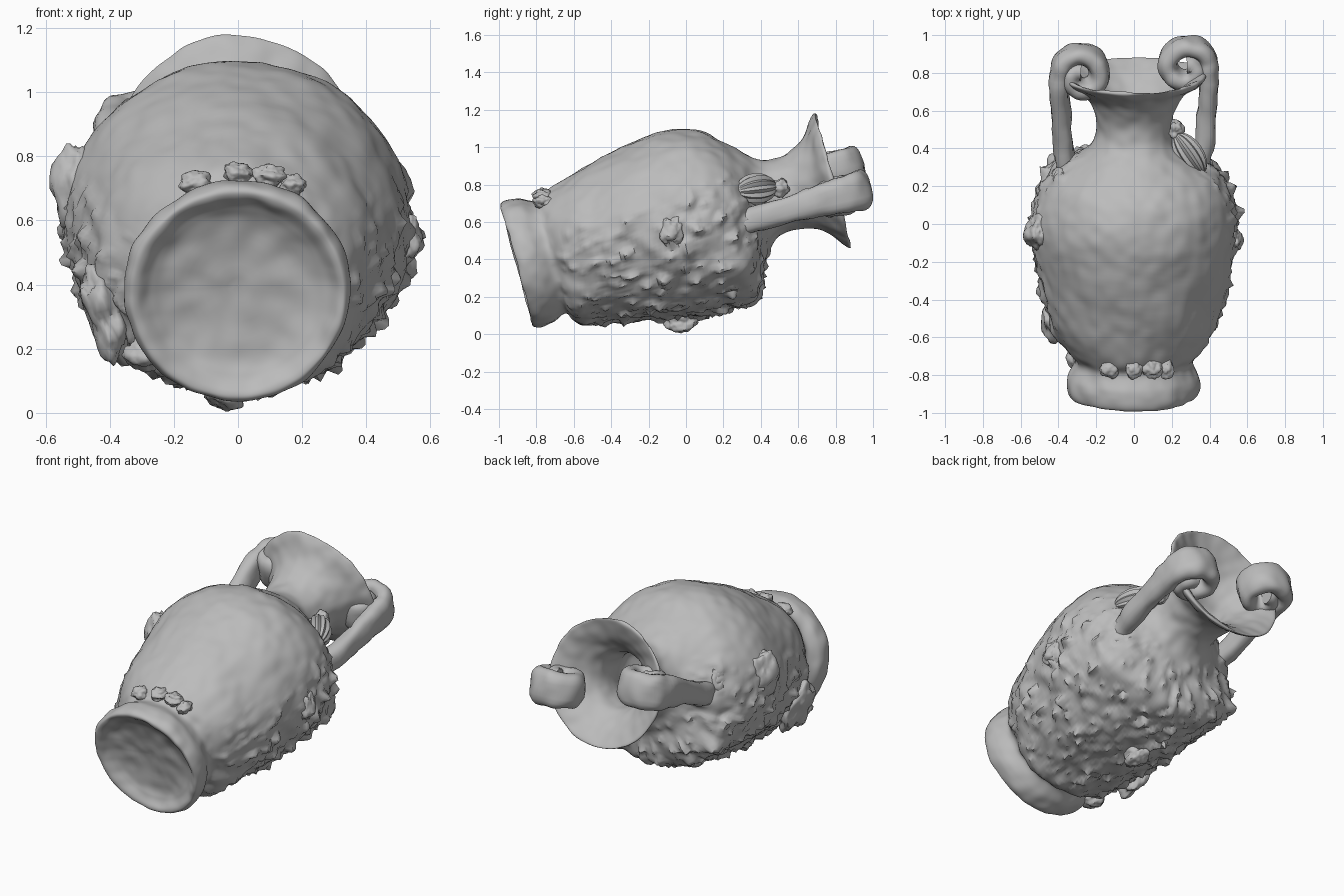
import bpy, bmesh, math
from mathutils import Vector, Matrix, noise

if "Cube" in bpy.data.objects:
    bpy.data.objects.remove(bpy.data.objects["Cube"])

clay = bpy.data.materials.new("grey clay")
clay.use_nodes = True
clay.diffuse_color = (0.5, 0.5, 0.5, 1)
clay.node_tree.nodes["Principled BSDF"].inputs["Base Color"].default_value = (0.5, 0.5, 0.5, 1)

# The vase lies tilted: local y runs along its axis from foot to mouth
TILT = Matrix.Translation((0, -0.9, 0.37)) @ Matrix.Rotation(math.radians(14.9), 4, 'X')


def finish(bm, name, matrix, angle=50):
    bmesh.ops.recalc_face_normals(bm, faces=bm.faces)
    mesh = bpy.data.meshes.new(name)
    bm.to_mesh(mesh)
    bm.free()
    mesh.materials.append(clay)
    obj = bpy.data.objects.new(name, mesh)
    bpy.context.collection.objects.link(obj)
    obj.matrix_world = matrix
    bpy.ops.object.select_all(action='DESELECT')
    obj.select_set(True)
    bpy.context.view_layer.objects.active = obj
    bpy.ops.object.shade_smooth_by_angle(angle=math.radians(angle))


def smooth_path(points, steps):
    """Catmull-Rom curve through the points."""
    pts = [Vector(p) for p in points]
    pts = [pts[0]] + pts + [pts[-1]]
    out = []
    for a, b, c, d in zip(pts, pts[1:], pts[2:], pts[3:]):
        for i in range(steps):
            t = i / steps
            out.append(0.5 * (2 * b + (c - a) * t + (2 * a - 5 * b + 4 * c - d) * t * t
                              + (3 * b - a - 3 * c + d) * t ** 3))
    return out + [pts[-1]]


def skin(bm, rings):
    for r0, r1 in zip(rings, rings[1:]):
        n = len(r0)
        for i in range(n):
            bm.faces.new((r0[i], r0[(i + 1) % n], r1[(i + 1) % n], r1[i]))
    bm.faces.new(rings[0])
    bm.faces.new(rings[-1])
    bmesh.ops.recalc_face_normals(bm, faces=bm.faces)
    bm.normal_update()


def ramp(v, lo, hi):
    t = min(1, max(0, (v - lo) / (hi - lo)))
    return t * t * (3 - 2 * t)


def bell(v, centre, width):
    return math.exp(-((v - centre) / width) ** 2)


# Vase body: radius, distance along axis (dished foot, belly, neck, flared mouth, inside)
profile = [(0.02, 0.07), (0.2, 0.055), (0.27, 0.03), (0.315, -0.003), (0.34, 0.0), (0.352, 0.04),
           (0.345, 0.1), (0.312, 0.18), (0.35, 0.25), (0.415, 0.4), (0.465, 0.6), (0.502, 0.8),
           (0.512, 0.95), (0.485, 1.08), (0.42, 1.19), (0.31, 1.29), (0.225, 1.37), (0.197, 1.46),
           (0.215, 1.56), (0.27, 1.65), (0.35, 1.71), (0.375, 1.74), (0.35, 1.745),
           (0.25, 1.68), (0.17, 1.58), (0.15, 1.46), (0.16, 1.3), (0.02, 1.2)]
SIDES = 192
bm = bmesh.new()
rings = []
for p in smooth_path([(r, s, 0) for r, s in profile], 8):
    turns = [math.tau * k / SIDES for k in range(SIDES)]
    rings.append([bm.verts.new((p.x * math.cos(a), p.y, p.x * math.sin(a))) for a in turns])
skin(bm, rings)

# Weathering: smooth upper side, chipped flanks and underside, sagging lower shoulder
moves = []
for v in bm.verts:
    x, s, h = v.co
    r = math.hypot(x, h)
    belly = ramp(s, 0.15, 0.4) * (1 - ramp(s, 1.2, 1.36)) * ramp(r, 0.2, 0.3)
    crust = belly * ramp(-h, -0.25, 0.05)
    shape = belly * (0.03 * (x / r) ** 2 - 0.022 * max(0, h / r))
    gentle = 0.01 * noise.noise(v.co * 5) + 0.006 * noise.noise(v.co * 14)
    ridges = 0.02 * noise.noise(v.co * 12) + 0.08 * max(0, noise.noise(v.co * 17) - 0.22)
    chips = 0.05 * max(0, noise.noise(v.co * 31) - 0.25)
    low = ramp(-h, 0.1, 0.28)
    under = low * ramp(r, 0.29, 0.36) * (0.065 * bell(s, 1.14, 0.09) + 0.045 * bell(s, 0.25, 0.1))
    moves.append((v, v.normal * (shape + gentle + crust * (ridges + chips) + under)))
for v, d in moves:
    v.co += d
finish(bm, "vase_body", TILT)


# Scroll handles: a rounded strap rising from the shoulder and rolled up at the end
def handle(name, side, height0, height1, roll_y):
    pts = [(0.3, 1.1, 0), (0.345, 1.2, 0), (0.37, 1.32, 0), (0.385, 1.5, 0), (0.395, 1.66, 0)]
    for i in range(18):
        a = math.radians(i * 27)
        radius = 0.112 - 0.085 * ramp(i, 4, 17)
        pts.append((0.285 + radius * math.cos(a), roll_y + radius * math.sin(a), 0))
    path = smooth_path(pts, 4)
    bm = bmesh.new()
    rings = []
    for i, p in enumerate(path):
        tangent = (path[min(i + 1, len(path) - 1)] - path[max(i - 1, 0)]).normalized()
        rise = ramp(p.y, 1.2, 1.75) if i < 24 else 1
        flare = ramp(p.y, 1.45, 1.85) if i < 24 else 1
        z = height0 + (height1 - height0) * rise
        ring = []
        for k in range(20):
            c, s = math.cos(math.tau * k / 20), math.sin(math.tau * k / 20)
            out = 0.052 * math.copysign(abs(c) ** 0.8, c)
            up = (0.068 + 0.036 * flare) * math.copysign(abs(s) ** 0.8, s)
            ring.append(bm.verts.new(((p.x + tangent.y * out) * side, p.y - tangent.x * out, z + up)))
        rings.append(ring)
    skin(bm, rings)
    for v in bm.verts:
        v.co += v.normal * 0.012 * noise.noise(v.co * 13)
    finish(bm, name, TILT)


handle("left_handle", 1, -0.09, -0.085, 1.77)
handle("right_handle", -1, -0.02, 0.05, 1.765)


# Crust lumps: noisy blobs grown onto the surface
def lump(name, place, size, lean=0):
    bm = bmesh.new()
    bmesh.ops.create_icosphere(bm, subdivisions=4, radius=1)
    shift = Vector(place) * 9
    for v in bm.verts:
        v.co *= 1 + 0.35 * noise.noise(v.co * 1.4 + shift) + 0.12 * noise.noise(v.co * 4 + shift)
    turn = Matrix.Rotation(lean, 4, 'Y')
    finish(bm, name, Matrix.Translation(place) @ turn @ Matrix.Diagonal((*size, 1)))


lump("right_side_lump", (-0.5, -0.04, 0.70), (0.075, 0.1, 0.15))
lump("left_side_lump", (0.53, -0.08, 0.55), (0.045, 0.06, 0.08))
lump("lower_right_lump", (-0.41, -0.5, 0.3), (0.06, 0.13, 0.15), -0.3)
lump("underside_lump", (-0.04, -0.03, 0.065), (0.06, 0.08, 0.055))
lump("foot_lump", (-0.29, -0.7, 0.19), (0.06, 0.07, 0.06))
lump("right_shoulder_lump", (-0.37, 0.22, 0.72), (0.07, 0.08, 0.09))
lump("neck_lump", (0.22, 0.5, 0.78), (0.04, 0.05, 0.05))
for i, (x, z, w) in enumerate([(-0.13, 0.715, 0.05), (0.0, 0.745, 0.045), (0.1, 0.74, 0.05), (0.17, 0.71, 0.04)]):
    lump(f"foot_crust_{i + 1}", (x, -0.765, z), (w, 0.05, 0.035))

# Ribbed shell stuck between the neck and the left handle
bm = bmesh.new()
bmesh.ops.create_uvsphere(bm, u_segments=48, v_segments=16, radius=1)
for v in bm.verts:
    rib = 1 + 0.1 * math.cos(12 * math.atan2(v.co.y, v.co.x))
    v.co.x *= rib
    v.co.y *= rib
axis = Vector((-0.55, 0.8, 0.1)).to_track_quat('Z', 'Y').to_matrix().to_4x4()
finish(bm, "ribbed_shell", Matrix.Translation((0.29, 0.37, 0.775)) @ axis @ Matrix.Diagonal((0.07, 0.078, 0.13, 1)), 30)
